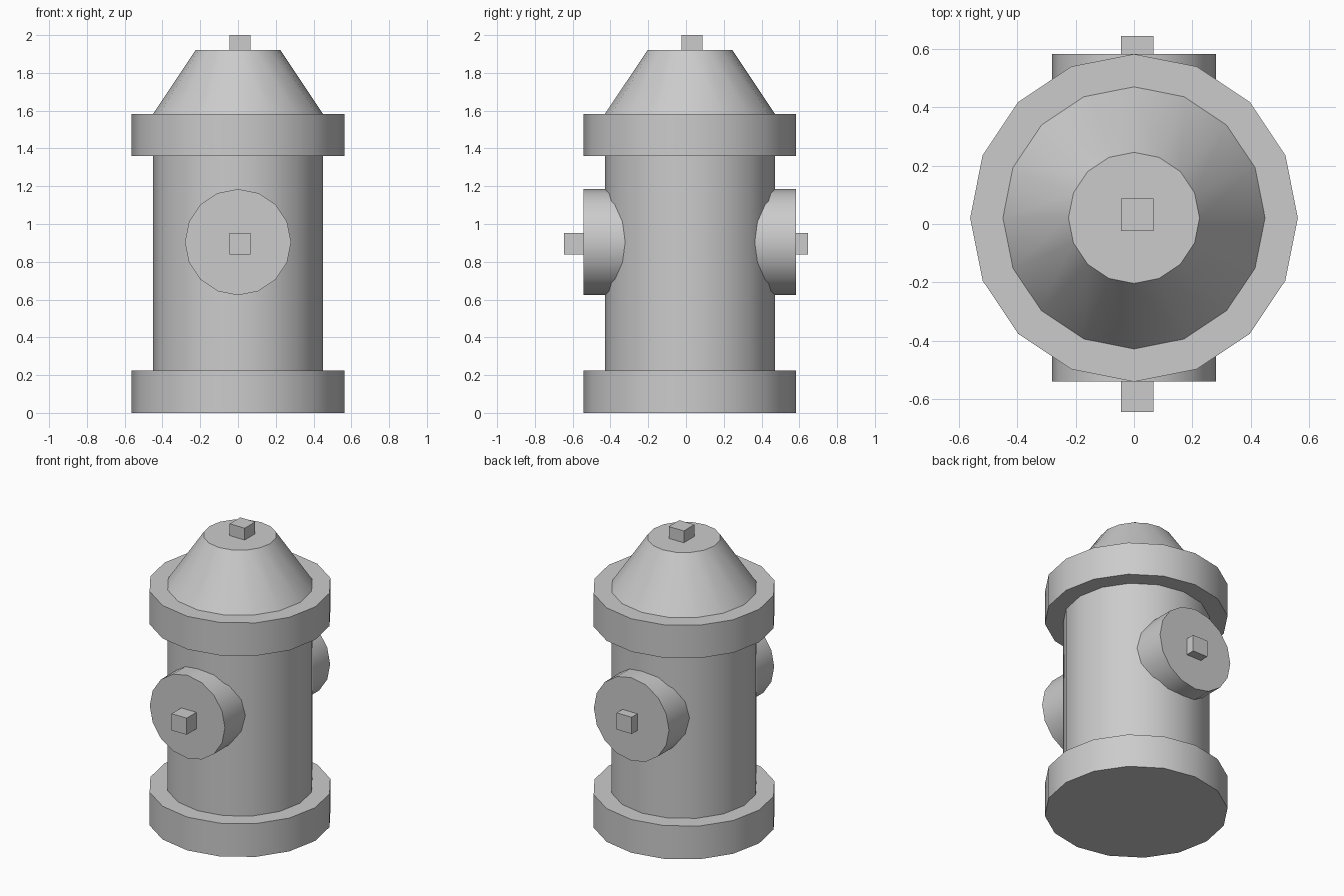
import bpy
from math import pi, radians

if "Cube" in bpy.data.objects:
    bpy.data.objects.remove(bpy.data.objects["Cube"], do_unlink=True)

grey = bpy.data.materials.new("plain grey")
grey.use_nodes = True
grey.diffuse_color = (0.6, 0.6, 0.6, 1)
grey.node_tree.nodes["Principled BSDF"].inputs["Base Color"].default_value = grey.diffuse_color

SIDES = 16
AXIS_Y = 0.021    # the barrel stands slightly behind the centre
BOLT = 0.1125
BOLT_X = 0.011


def finish(name):
    obj = bpy.context.object
    obj.name = name
    obj.data.materials.append(grey)
    bpy.ops.object.transform_apply(location=False, rotation=True, scale=True)
    bpy.ops.object.shade_smooth_by_angle(angle=radians(30))


def drum(name, bottom, top, r1, r2):
    bpy.ops.mesh.primitive_cone_add(
        vertices=SIDES, radius1=r1, radius2=r2, depth=top - bottom,
        location=(0, AXIS_Y, (bottom + top) / 2))
    finish(name)


def box(name, center, size):
    bpy.ops.mesh.primitive_cube_add(size=1, location=center)
    bpy.context.object.scale = size
    finish(name)


# Barrel, collars and bonnet
drum("base_flange", 0, 0.225, 0.5625, 0.5625)
drum("barrel", 0.225, 1.36, 0.45, 0.45)
drum("upper_flange", 1.36, 1.583, 0.5625, 0.5625)
drum("bonnet", 1.583, 1.92, 0.45, 0.225)

# Outlet caps, running through the barrel from front to back
bpy.ops.mesh.primitive_cylinder_add(
    vertices=SIDES, radius=0.281, depth=1.125,
    location=(0, AXIS_Y, 0.904), rotation=(pi / 2, 0, 0))
finish("outlet_caps")

# Square bolts
box("top_bolt", (BOLT_X, 0.032, 1.96), (BOLT, BOLT, 0.08))
for name, inner, outer in (("front_bolt", -0.54, -0.645), ("back_bolt", 0.583, 0.645)):
    box(name, (BOLT_X, (inner + outer) / 2, 0.896), (BOLT, abs(outer - inner), BOLT))
